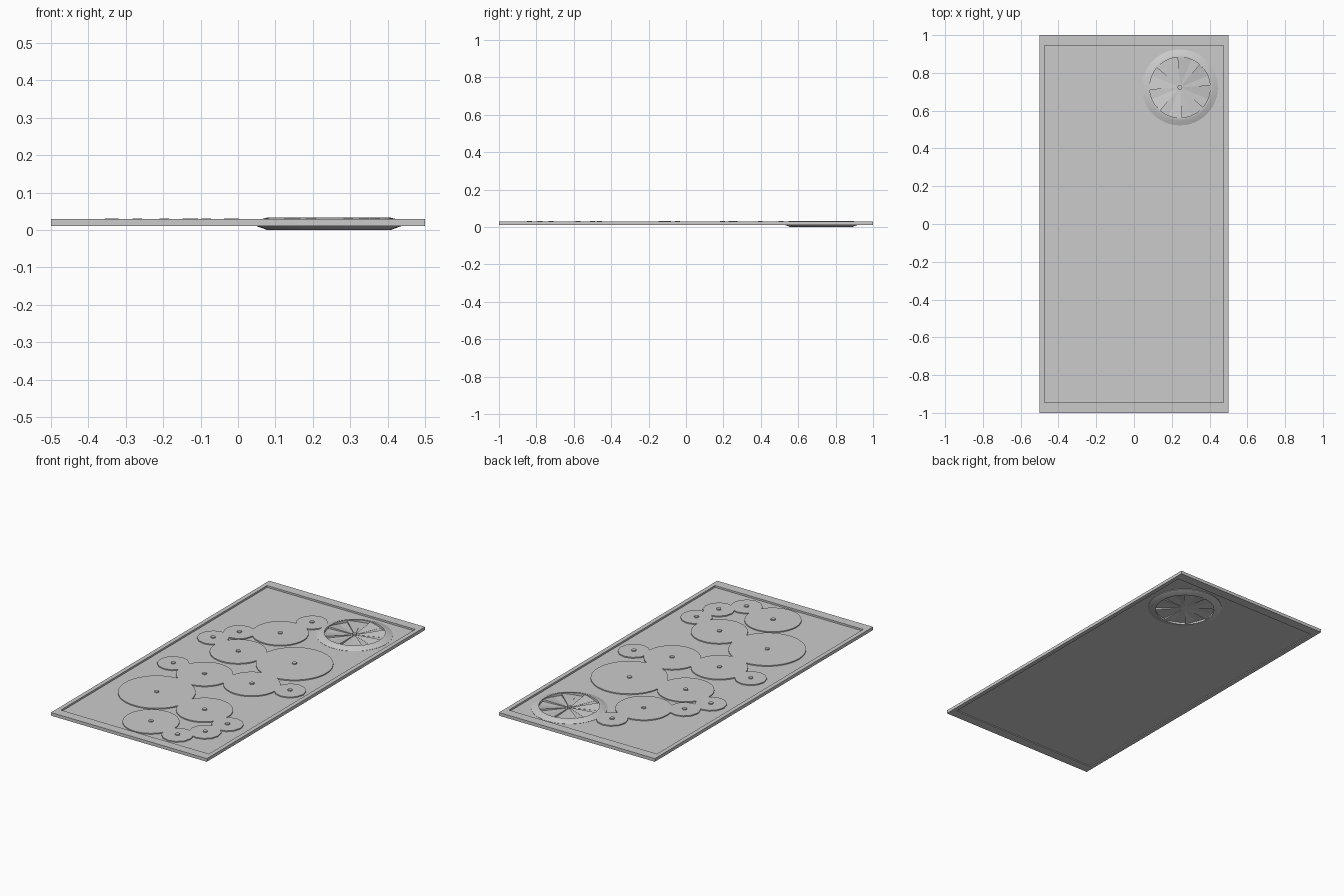
import bpy, bmesh, math
from math import sin, cos, pi, radians

if "Cube" in bpy.data.objects:
    bpy.data.objects.remove(bpy.data.objects["Cube"])


def finish(name, bm, smooth=False):
    bmesh.ops.recalc_face_normals(bm, faces=bm.faces[:])
    me = bpy.data.meshes.new(name)
    bm.to_mesh(me)
    bm.free()
    ob = bpy.data.objects.new(name, me)
    bpy.context.collection.objects.link(ob)
    if smooth:
        for o in bpy.context.selected_objects:
            o.select_set(False)
        ob.select_set(True)
        bpy.context.view_layer.objects.active = ob
        bpy.ops.object.shade_smooth_by_angle(angle=radians(20))
    return ob


def loft(bm, loops):
    # Closed tube through a cyclic list of vertex loops
    rows = [[bm.verts.new(p) for p in l] for l in loops]
    n = len(rows[0])
    for a, b in zip(rows, rows[1:] + rows[:1]):
        for i in range(n):
            j = (i + 1) % n
            bm.faces.new((a[i], a[j], b[j], b[i]))


def cylinder(name, x, y, r, z0, z1, n):
    bm = bmesh.new()
    base = [bm.verts.new((x + r * cos(2 * pi * i / n), y + r * sin(2 * pi * i / n), z0)) for i in range(n)]
    face = bm.faces.new(base)
    ext = bmesh.ops.extrude_face_region(bm, geom=[face])
    for v in ext["geom"]:
        if isinstance(v, bmesh.types.BMVert):
            v.co.z = z1
    return finish(name, bm, n > 16)


# Rectangular border
def rect(w, h, z):
    return [(-w, -h, z), (w, -h, z), (w, h, z), (-w, h, z)]


bm = bmesh.new()
loft(bm, [rect(.5, 1, .011), rect(.5, 1, .0295), rect(.475, .945, .0295), rect(.475, .945, .011)])
finish("border_frame", bm)

# Recessed back panel
bm = bmesh.new()
low = [bm.verts.new(p) for p in rect(.478, .948, .0165)]
top = [bm.verts.new(p) for p in rect(.478, .948, .019)]
bm.faces.new(low)
bm.faces.new(top)
for i in range(4):
    j = (i + 1) % 4
    bm.faces.new((low[i], low[j], top[j], top[i]))
finish("back_panel", bm)

# Raised discs with small centre pins
sizes = {"small": (.085, 12), "medium": (.15, 32), "large": (.204, 48)}
discs = {
    "small": [(-.025, .714), (-.269, .397), (-.343, .262), (.366, -.045), (-.332, -.119),
              (.337, -.577), (.295, -.722), (.197, -.836)],
    "medium": [(-.085, .508), (-.136, .196), (.154, -.093), (-.12, -.135), (.136, -.5), (-.012, -.78)],
    "large": [(.194, .241), (-.197, -.463)],
}
for kind, places in discs.items():
    r, n = sizes[kind]
    for x, y in places:
        cylinder(kind + "_disc", x, y, r, .018, .025, n)
        cylinder("disc_pin", x, y, .013, .02, .031, 8)

# Bevelled wheel rim passing through the panel
CX, CY, MID = .243, .723, .0165
bm = bmesh.new()
profile = [(.165, .033), (.175, .0305), (.201, .02), (.201, .013), (.165, 0), (.16, 0), (.16, .033)]
loft(bm, [[(CX + r * cos(2 * pi * i / 48), CY + r * sin(2 * pi * i / 48), z) for i in range(48)]
          for r, z in profile])
finish("wheel_rim", bm, True)
cylinder("wheel_floor", CX, CY, .163, .011, .019, 48)
cylinder("wheel_pin", CX, CY, .013, .015, .031, 8)

# Pitched wedge blades on both faces of the wheel
bm = bmesh.new()
for side in (1, -1):
    for k in range(8):
        a0 = 2 * pi * k / 8 + pi / 8
        a1 = a0 + radians(27)

        def pt(r, a, h):
            return bm.verts.new((CX + r * cos(a), CY + r * sin(a), MID + side * h))

        v = [pt(.02, a0, .001), pt(.163, a0, .001), pt(.163, a1, .001), pt(.02, a1, .001),
             pt(.02, a0, .004), pt(.163, a0, .003), pt(.163, a1, .0145), pt(.02, a1, .006)]
        for f in ((0, 1, 2, 3), (4, 5, 6, 7), (0, 1, 5, 4), (1, 2, 6, 5), (2, 3, 7, 6), (3, 0, 4, 7)):
            bm.faces.new([v[i] for i in f])
finish("wheel_blades", bm)
